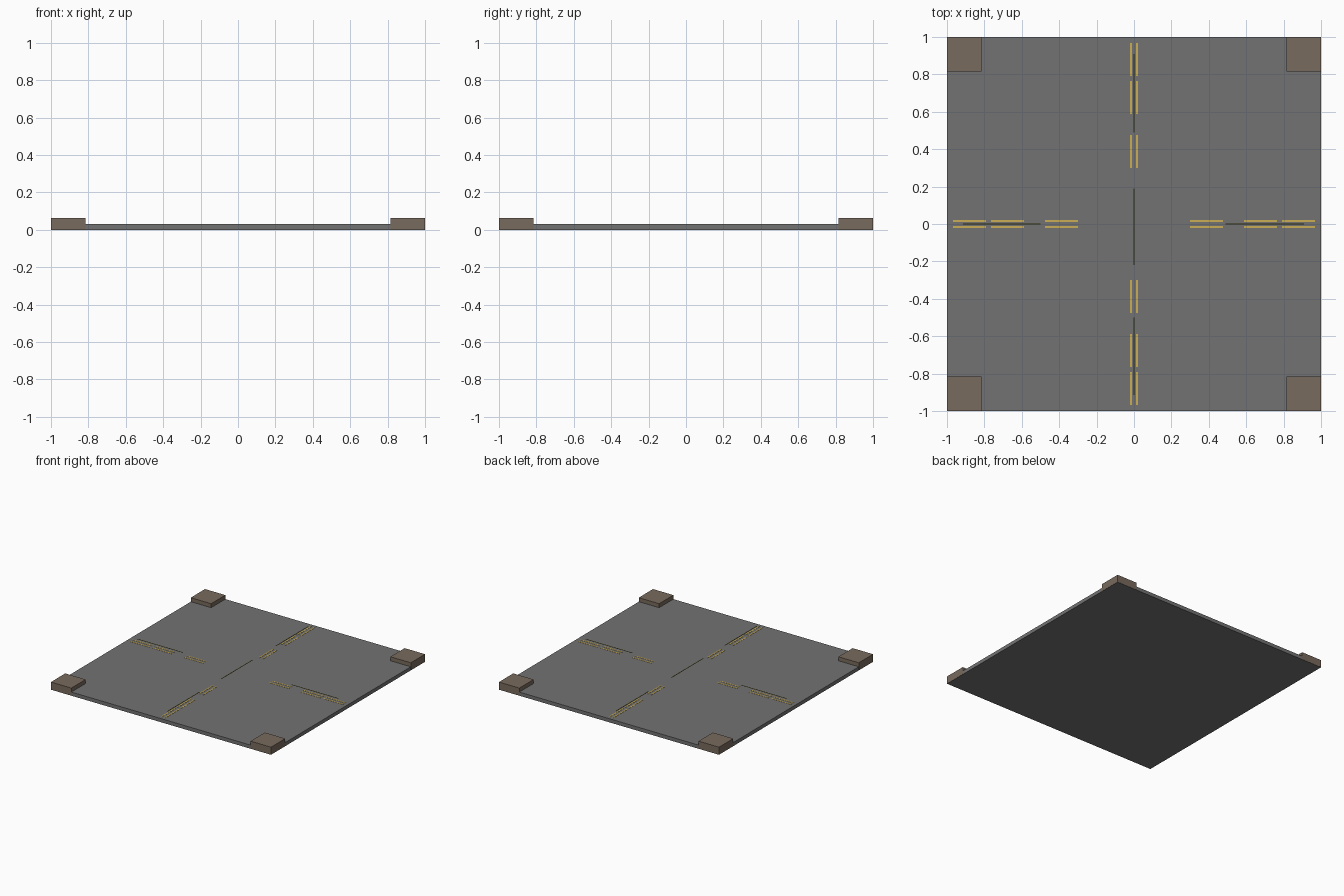
import bpy, bmesh

if "Cube" in bpy.data.objects:
    bpy.data.objects.remove(bpy.data.objects["Cube"])

def material(name, rgb):
    m = bpy.data.materials.new(name)
    m.diffuse_color = (*rgb, 1)
    m.use_nodes = True
    m.node_tree.nodes["Principled BSDF"].inputs["Base Color"].default_value = m.diffuse_color
    return m

asphalt = material("asphalt grey", (0.17, 0.17, 0.17))
paving = material("paving brown", (0.19, 0.145, 0.11))
paint = material("road paint yellow", (0.6, 0.42, 0.09))
wire = material("dark yellow", (0.28, 0.25, 0.03))

def boxes(name, mat, specs):
    """One object from boxes given as (x0, x1, y0, y1, z0, z1)."""
    bm = bmesh.new()
    for x0, x1, y0, y1, z0, z1 in specs:
        for v in bmesh.ops.create_cube(bm, size=1)["verts"]:
            v.co = (x1 if v.co.x > 0 else x0,
                    y1 if v.co.y > 0 else y0,
                    z1 if v.co.z > 0 else z0)
    me = bpy.data.meshes.new(name)
    bm.to_mesh(me)
    bm.free()
    me.materials.append(mat)
    ob = bpy.data.objects.new(name, me)
    bpy.context.collection.objects.link(ob)
    return ob

# Road slab
E = 0.9995
boxes("road_slab", asphalt, [(-E, E, -E, E, 0, 0.03)])

# Raised pavement corners
def span(s, a, b):
    return (a, b) if s > 0 else (-b, -a)

for sx, nx in ((-1, "left"), (1, "right")):
    for sy, ny in ((-1, "front"), (1, "back")):
        boxes(f"pavement_{ny}_{nx}", paving,
              [(*span(sx, 0.815, 1), *span(sy, 0.815, 1), 0.001, 0.063)])

# Double dashed lane markings on all four arms
dashes = [(0.30, 0.476), (0.588, 0.765), (0.79, 0.968)]
along_x, along_y = [], []
for s in (-1, 1):
    for a, b in dashes:
        for side in (-1, 1):
            w = span(side, 0.011, 0.021)
            along_x.append((*span(s, a, b), *w, 0.029, 0.0315))
            along_y.append((*w, *span(s, a, b), 0.029, 0.0315))
boxes("lane_markings_x", paint, along_x)
boxes("lane_markings_y", paint, along_y)

# Thin strips hovering over the lane centres
h, z0, z1 = 0.003, 0.0565, 0.0585
strips = [(-0.915, -0.5), (0.49, 0.91)]
boxes("centre_strips_x", wire, [(a, b, -h, h, z0, z1) for a, b in strips])
boxes("centre_strips_y", wire,
      [(-h, h, a, b, z0, z1) for a, b in strips + [(-0.22, 0.19)]])
